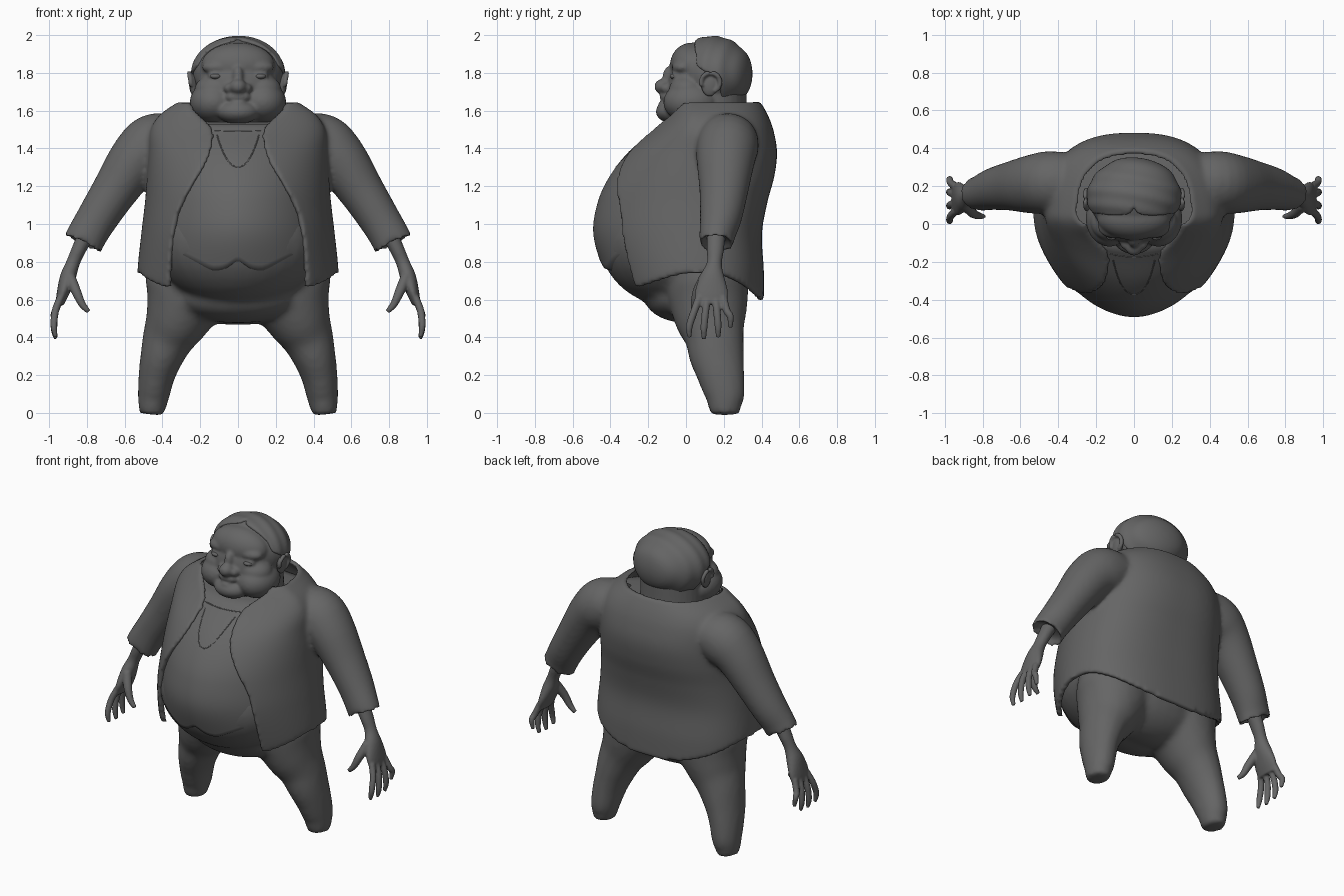
import bpy, bmesh
from math import sin, cos, pi, asin, sqrt, exp, radians, copysign
from mathutils import Vector, Matrix

old = bpy.data.objects.get("Cube")
if old:
    bpy.data.objects.remove(old)

GREY = (0.13, 0.13, 0.13, 1)
clay = bpy.data.materials.new("clay_grey")
clay.use_nodes = True
clay.diffuse_color = GREY
clay.node_tree.nodes["Principled BSDF"].inputs["Base Color"].default_value = GREY


def sample(table, k):
    """Smooth interpolation of rows (key, values...)."""
    n = len(table)
    k = min(max(k, table[0][0]), table[-1][0])
    i = 0
    while i < n - 2 and table[i + 1][0] < k:
        i += 1
    a, b = table[i], table[i + 1]
    p, q = table[max(i - 1, 0)], table[min(i + 2, n - 1)]
    h = b[0] - a[0]
    t = (k - a[0]) / h
    out = []
    for c in range(1, len(a)):
        ma = (b[c] - p[c]) / (b[0] - p[0]) * h
        mb = (q[c] - a[c]) / (q[0] - a[0]) * h
        d = b[c] - a[c]
        out.append(a[c] + t * (ma + t * (3 * d - 2 * ma - mb + t * (ma + mb - 2 * d))))
    return out


def skin(bm, rings, hollow=0):
    """Quads between closed rings, with strip caps at both ends."""
    rows = [[bm.verts.new(p) for p in ring] for ring in rings]
    n = len(rows[0])
    for lo, hi in zip(rows, rows[1:]):
        for i in range(n):
            j = (i + 1) % n
            bm.faces.new((lo[i], lo[j], hi[j], hi[i]))
    for r in (rows[0], rows[-1]):
        cap = [bm.faces.new((r[i], r[i + 1], r[-2 - i], r[-1 - i])) for i in range(n // 2 - 1)]
    bmesh.ops.recalc_face_normals(bm, faces=bm.faces[:])
    if hollow:
        bmesh.ops.inset_region(bm, faces=cap, thickness=0.032)
        for v in {v for f in cap for v in f.verts}:
            v.co += Vector(hollow)


def tube(bm, path, side=1, hollow=0, sides=20, steps=4):
    """Tube through rows (x, y, z, y radius, cross radius)."""
    table = [(i, *row) for i, row in enumerate(path)]
    count = (len(path) - 1) * steps
    pts = [sample(table, i / steps) for i in range(count + 1)]
    rings = []
    for i, p in enumerate(pts):
        t = (Vector(pts[min(i + 1, count)][:3]) - Vector(pts[max(i - 1, 0)][:3])).normalized()
        u = (Vector((0, 1, 0)) - t * t.y).normalized()
        turns = [2 * pi * s / sides for s in range(sides)]
        ring = [Vector(p[:3]) + u * p[3] * cos(a) + t.cross(u) * p[4] * sin(a) for a in turns]
        rings.append([(q.x * side, q.y, q.z) for q in ring])
    skin(bm, rings, hollow)


def ball(bm, x, *rest):
    """Ellipsoid (x, y, z, radii); mirrored when off centre."""
    for s in (-1, 1) if x else (1,):
        m = Matrix.Translation((s * x, *rest[:2])) @ Matrix.Diagonal((*rest[2:], 1))
        bmesh.ops.create_uvsphere(bm, u_segments=32, v_segments=20, radius=1, matrix=m)


def finish(bm, name, voxel=0, smooth=0):
    """Make the object; blend overlapping pieces into one skin if asked."""
    bmesh.ops.recalc_face_normals(bm, faces=bm.faces[:])
    me = bpy.data.meshes.new(name)
    bm.to_mesh(me)
    bm.free()
    me.materials.append(clay)
    me.shade_smooth()
    ob = bpy.data.objects.new(name, me)
    bpy.context.collection.objects.link(ob)
    if voxel:
        r = ob.modifiers.new("blend", 'REMESH')
        r.mode, r.voxel_size, r.use_smooth_shade = 'VOXEL', voxel, True
    if smooth:
        s = ob.modifiers.new("soften", 'SMOOTH')
        s.factor, s.iterations = 0.5, smooth


# torso shape: height, half width, front y, back y
TORSO = [(0.58, 0.50, -0.36, 0.38), (0.75, 0.50, -0.43, 0.38), (0.95, 0.48, -0.485, 0.37),
         (1.12, 0.46, -0.46, 0.40), (1.25, 0.45, -0.40, 0.435), (1.38, 0.44, -0.30, 0.45),
         (1.50, 0.43, -0.16, 0.43), (1.58, 0.38, -0.08, 0.40), (1.65, 0.28, -0.04, 0.36)]
MID, FRONT_POWER, BACK_POWER = 0.05, 1.85, 2.5


def torso(z, phi, off=0):
    """Point at angle phi from the front, pushed out by off."""
    a, front, back = sample(TORSO, z)
    s, c = sin(phi), cos(phi)
    reach, power = (MID - front, FRONT_POWER) if c > 0 else (back - MID, BACK_POWER)
    return ((a + off) * copysign(abs(s) ** (2 / power), s),
            MID - (reach + off) * copysign(abs(c) ** (2 / power), c), z)


def front_angle(x, z, off=0):
    ratio = min(0.99, abs(x) / (sample(TORSO, z)[0] + off))
    return copysign(asin(ratio ** (FRONT_POWER / 2)), x)


def slab_rings(rows, cols, point, edge, thick):
    """Open shell wrapped round the back, with inner and outer wall."""
    rings = []
    for r in range(rows + 1):
        v = r / rows
        e = edge(v)
        phis = [e + (2 * pi - 2 * e) * c / cols for c in range(cols + 1)]
        rings.append([point(v, p, 0) for p in phis] + [point(v, p, -thick) for p in reversed(phis)])
    return rings


# shirt with a notched hem
def shirt_point(v, phi):
    x = abs(sin(phi)) * 0.5
    hem = 0.74 + 0.05 * exp(-(x / 0.06) ** 2) + max(0, x - 0.15) * 0.5
    px, py, pz = torso(hem + (1.53 - hem) * min(v / 0.9, 1), phi, 0.006)
    close = 1 - max(0, v - 0.9) * 8
    return (px * close, 0.14 + (py - 0.14) * close, pz + (1 - close) * 0.03)


bm = bmesh.new()
skin(bm, [[shirt_point(r / 40, pi / 2 + 2 * pi * (c + 0.5) / 120) for c in range(120)] for r in range(41)])
finish(bm, "shirt", smooth=1)

# shirt neckline creases
for name, wide, low, rise, power in (("placket_seam", 0.11, 1.30, 0.17, 2.2), ("neckline_seam", 0.13, 1.49, 0.005, 2)):
    cu = bpy.data.curves.new(name, 'CURVE')
    cu.dimensions, cu.bevel_depth = '3D', 0.004
    sp = cu.splines.new('POLY')
    sp.points.add(24)
    for i, pt in enumerate(sp.points):
        t = i / 12 - 1
        z = low + rise * abs(t) ** power
        pt.co = (*torso(z, front_angle(t * wide, z), 0.003), 1)
    cu.materials.append(clay)
    bpy.context.collection.objects.link(bpy.data.objects.new(name, cu))

# jacket with sleeves
LAPEL = [(0.65, 0.37), (0.85, 0.36), (1.05, 0.325), (1.2, 0.25), (1.33, 0.17),
         (1.45, 0.135), (1.52, 0.15), (1.6, 0.24), (1.65, 0.27)]
SLEEVE = [(0.30, 0.22, 1.45, 0.15, 0.13), (0.44, 0.22, 1.42, 0.165, 0.165),
          (0.54, 0.21, 1.34, 0.155, 0.145), (0.65, 0.20, 1.18, 0.13, 0.122),
          (0.74, 0.185, 1.04, 0.112, 0.11), (0.80, 0.165, 0.94, 0.095, 0.106),
          (0.827, 0.16, 0.885, 0.09, 0.108)]


def jacket_edge(v):
    z = 0.65 + v
    return front_angle(sample(LAPEL, z)[0], z, 0.03)


def jacket_point(v, phi, off):
    side = sin(phi) ** 2
    hem = 0.09 * side ** 3 if cos(phi) > 0 else 0.145 * side - 0.055
    return torso(0.65 + v + (1 - v) ** 2 * hem, phi, 0.032 + off)


bm = bmesh.new()
skin(bm, slab_rings(50, 100, jacket_point, jacket_edge, 0.034))
for s in (-1, 1):
    tube(bm, SLEEVE, s, hollow=(-0.02 * s, 0, 0.04), sides=32)
ball(bm, 0.42, 0.23, 1.45, 0.14, 0.15, 0.125)
finish(bm, "jacket", 0.014, 7)

# trousers
LEG = [(0.458, 0.205, -0.008, 0.077, 0.063), (0.452, 0.205, 0.05, 0.092, 0.077), (0.446, 0.205, 0.1, 0.108, 0.085),
       (0.43, 0.185, 0.2, 0.126, 0.097), (0.403, 0.163, 0.3, 0.145, 0.115), (0.367, 0.15, 0.4, 0.157, 0.14),
       (0.32, 0.13, 0.5, 0.19, 0.175), (0.265, 0.115, 0.65, 0.215, 0.23), (0.26, 0.115, 0.8, 0.2, 0.22)]
bm = bmesh.new()
for s in (-1, 1):
    tube(bm, LEG, s, sides=32)
ball(bm, 0, -0.06, 0.92, 0.46, 0.40, 0.36)
ball(bm, 0, 0.11, 0.68, 0.42, 0.22, 0.215)
ball(bm, 0, 0.01, 0.61, 0.33, 0.23, 0.135)
finish(bm, "trousers", 0.02, 5)

# hands
PALM = [(0.80, 0.16, 0.95, 0.05, 0.045), (0.845, 0.155, 0.86, 0.045, 0.038), (0.875, 0.15, 0.79, 0.04, 0.036),
        (0.90, 0.14, 0.72, 0.065, 0.042), (0.925, 0.135, 0.64, 0.088, 0.034), (0.945, 0.135, 0.575, 0.082, 0.022)]
THUMB = [(0.89, 0.10, 0.72, 0.03, 0.03), (0.855, 0.06, 0.64, 0.026, 0.026),
         (0.825, 0.045, 0.575, 0.02, 0.02), (0.79, 0.04, 0.535, 0.012, 0.013)]
FINGERS = [(0.07, 0.018, 0.40), (0.112, 0.095, 0.392), (0.157, 0.17, 0.40), (0.197, 0.235, 0.45)]
for s, name in ((1, "left_hand"), (-1, "right_hand")):
    bm = bmesh.new()
    tube(bm, PALM, s)
    tube(bm, THUMB, s, sides=12)
    for root, tip, low in FINGERS:
        tube(bm, [(0.94, root, 0.61, 0.022, 0.02), (0.967, (root + tip) / 2, 0.54, 0.02, 0.02),
                  (0.975, tip, low + 0.06, 0.019, 0.018), (0.965, tip, low, 0.012, 0.011)], s, sides=12)
    finish(bm, name, 0.007, 3)

# head and neck
bm = bmesh.new()
tube(bm, [(0, 0.15, 1.4, 0.19, 0.21), (0, 0.14, 1.55, 0.185, 0.205), (0, 0.14, 1.72, 0.18, 0.2)], sides=32)
ball(bm, 0, 0.14, 1.795, 0.24, 0.2, 0.19)             # skull
ball(bm, 0, 0.03, 1.84, 0.195, 0.115, 0.12)           # forehead
ball(bm, 0, 0.02, 1.72, 0.2, 0.12, 0.17)              # face
ball(bm, 0.13, 0.03, 1.645, 0.125, 0.15, 0.11)        # jowls
ball(bm, 0.12, 0.01, 1.71, 0.11, 0.1, 0.08)           # cheeks
ball(bm, 0, -0.06, 1.595, 0.115, 0.1, 0.065)          # chin
ball(bm, 0, -0.10, 1.635, 0.05, 0.047, 0.02)          # lower lip
ball(bm, 0, -0.085, 1.672, 0.075, 0.055, 0.03)        # upper lip
ball(bm, 0, -0.122, 1.728, 0.045, 0.046, 0.04)        # nose tip
ball(bm, 0, -0.08, 1.775, 0.032, 0.045, 0.065)        # nose bridge
ball(bm, 0.045, -0.1, 1.718, 0.03, 0.034, 0.028)      # nostrils
ball(bm, 0.1, -0.02, 1.83, 0.09, 0.055, 0.04)         # brows
ball(bm, 0.115, -0.045, 1.785, 0.045, 0.035, 0.025)   # eyelids
finish(bm, "head", 0.009, 6)

bm = bmesh.new()
ball(bm, 0.118, -0.06, 1.782, 0.03, 0.026, 0.016)
finish(bm, "eyes")

# ears: flat lobe with a raised rim
bm = bmesh.new()
ball(bm, 0.235, 0.125, 1.735, 0.02, 0.045, 0.06)
for s in (-1, 1):
    tube(bm, [(0.25 + 0.008 * sin(a * pi / 8), 0.13 - 0.05 * cos(a * pi / 8), 1.75 + 0.05 * sin(a * pi / 8),
               0.013, 0.013) for a in range(-1, 12)], s, sides=10, steps=2)
finish(bm, "ears", 0.007, 2)

# hair, swept in waves
HAIRLINE = [(1.66, 108), (1.74, 98), (1.79, 86), (1.84, 66), (1.9, 60), (1.94, 48), (1.965, 30), (1.98, 8), (2.0, 2)]


def hair_z(v):
    return 1.795 + 0.2 * sin(radians(-42 + 131 * v))


def hair_point(v, phi, off):
    z = hair_z(v)
    r = sqrt(max(0, 1 - ((z - 1.795) / 0.2) ** 2))
    x, y = 0.25 * r * sin(phi), -0.212 * r * cos(phi)
    k = 1 + 0.012 * sin(75 * y + 14 * x + 30 * x * x) + off / 0.22
    return (x * k, 0.14 + y * k, 1.795 + (z - 1.795) * k)


bm = bmesh.new()
skin(bm, slab_rings(40, 80, hair_point, lambda v: radians(sample(HAIRLINE, hair_z(v))[0]), 0.03))
finish(bm, "hair", 0.01, 1)
